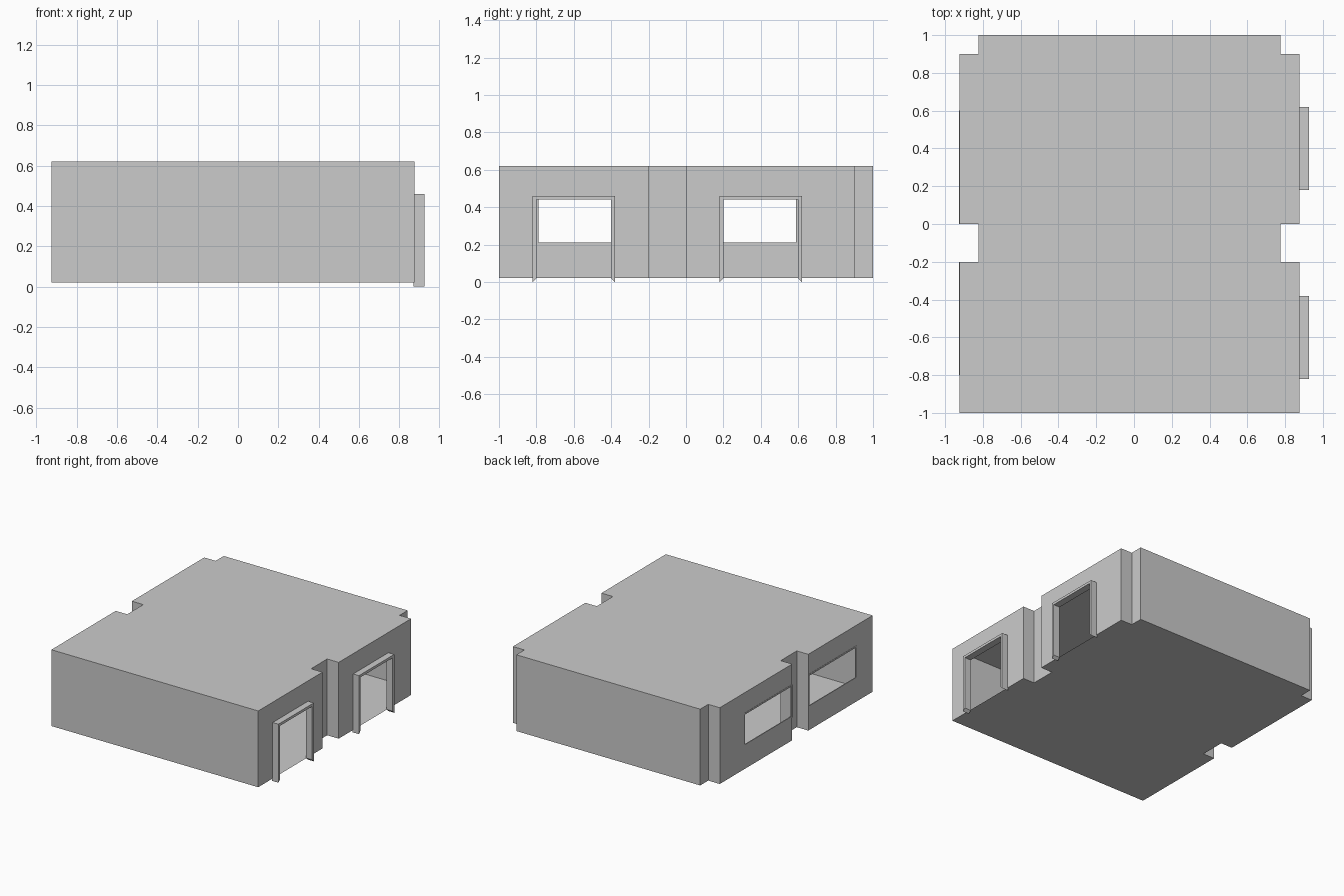
import bpy, bmesh
from mathutils import Vector

if "Cube" in bpy.data.objects:
    bpy.data.objects.remove(bpy.data.objects["Cube"])

XL, XR = -0.924, 0.876        # outer wall planes
Z0, Z1 = 0.02, 0.62           # floor and roof
N = 0.1                       # notch depth
TRIM, RIM = 0.02, 0.012       # door and window frame widths
DOORS = [(-0.8, -0.4), (0.2, 0.6)]
WINDOWS = [(-0.8, -0.2), (0.0, 0.6)]
DOOR_TOP = 0.44
WIN_Z = (0.2, 0.46)


def finish(name, bm):
    mesh = bpy.data.meshes.new(name)
    bm.to_mesh(mesh)
    bm.free()
    obj = bpy.data.objects.new(name, mesh)
    bpy.context.collection.objects.link(obj)
    return obj


def cut_hole(bm, x, y0, y1, z0, z1):
    """Open a rectangular hole in the thin wall lying in the plane x."""
    def on_wall():
        return [f for f in bm.faces if all(abs(v.co.x - x) < 1e-4 for v in f.verts)
                and min(v.co.y for v in f.verts) < y1 - 1e-4
                and max(v.co.y for v in f.verts) > y0 + 1e-4]
    for axis, vals in ((1, (y0, y1)), (2, (z0, z1))):
        for val in vals:
            faces = on_wall()
            geom = list({g for f in faces for g in (*f.verts, *f.edges)}) + faces
            co, no = Vector((x, 0, 0)), Vector((0, 0, 0))
            co[axis], no[axis] = val, 1
            bmesh.ops.bisect_plane(bm, geom=geom, plane_co=co, plane_no=no, dist=1e-5)
    hole = [f for f in on_wall()
            if y0 < f.calc_center_median().y < y1 and z0 < f.calc_center_median().z < z1]
    bmesh.ops.delete(bm, geom=hole, context='FACES')


def frame(name, x0, x1, y0, y1, z0, z1, w, closed):
    """Mitred frame around the inner rectangle; an open one has no bottom bar."""
    bm = bmesh.new()
    rings = []
    for y, z, sy, sz in ((y0, z0, -1, -1), (y0, z1, -1, 1), (y1, z1, 1, 1), (y1, z0, 1, -1)):
        rings.append([bm.verts.new(c) for c in (
            (x0, y, z), (x1, y, z),
            (x1, y + sy * w, z + sz * w), (x0, y + sy * w, z + sz * w))])
    for i in range(4 if closed else 3):
        a, b = rings[i], rings[(i + 1) % 4]
        for k in range(4):
            m = (k + 1) % 4
            bm.faces.new((a[k], a[m], b[m], b[k]))
    if not closed:
        bm.faces.new(rings[0])
        bm.faces.new(rings[3])
    bmesh.ops.recalc_face_normals(bm, faces=bm.faces)
    return finish(name, bm)


# Room shell: notched footprint extruded to a closed thin-walled box
right = [(XR, -1), (XR, -0.2), (XR - N, -0.2), (XR - N, 0), (XR, 0),
         (XR, 0.9), (XR - N, 0.9), (XR - N, 1)]
left = [(XL + XR - x, y) for x, y in reversed(right)]
bm = bmesh.new()
base = bm.faces.new([bm.verts.new((x, y, Z0)) for x, y in right + left])
ext = bmesh.ops.extrude_face_region(bm, geom=[base], use_keep_orig=True)
bmesh.ops.translate(bm, vec=(0, 0, Z1 - Z0),
                    verts=[g for g in ext['geom'] if isinstance(g, bmesh.types.BMVert)])
bmesh.ops.recalc_face_normals(bm, faces=bm.faces)

# Door and window openings
for y0, y1 in DOORS:
    cut_hole(bm, XR, y0, y1, Z0, DOOR_TOP)
for y0, y1 in WINDOWS:
    cut_hole(bm, XL, y0 + RIM, y1 - RIM, WIN_Z[0] + RIM, WIN_Z[1] - RIM)
finish("room_shell", bm)

# Door trims and window rims
for i, (y0, y1) in enumerate(DOORS, 1):
    frame(f"door_frame_{i}", XR - 0.005, XR + 0.05, y0, y1, Z0, DOOR_TOP, TRIM, False)
for i, (y0, y1) in enumerate(WINDOWS, 1):
    frame(f"window_frame_{i}", XL - 0.002, XL + 0.005, y0 + RIM, y1 - RIM,
          WIN_Z[0] + RIM, WIN_Z[1] - RIM, RIM, True)
